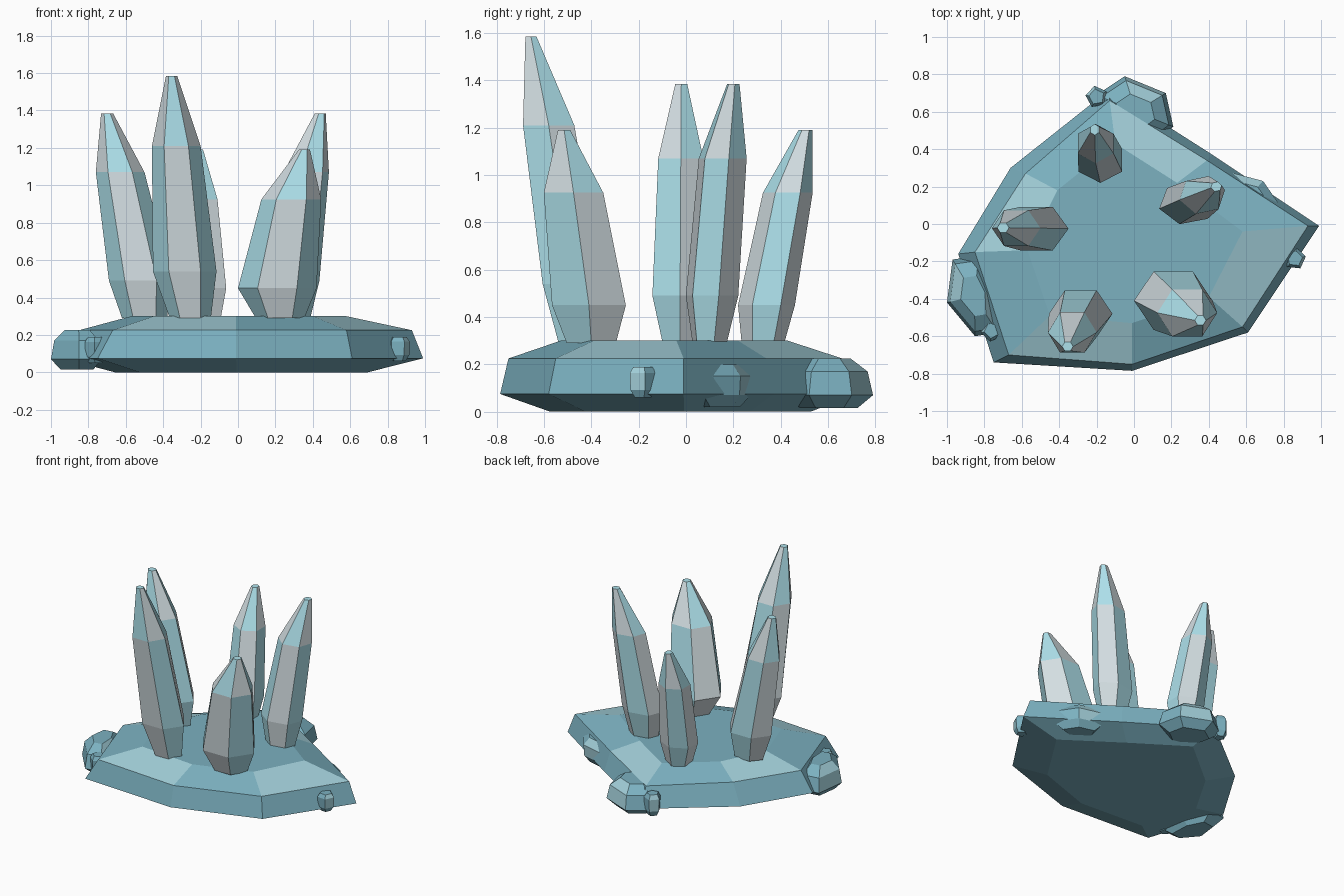
import bpy, bmesh, math
from mathutils import Vector


def material(name, rgb):
    m = bpy.data.materials.new(name)
    m.diffuse_color = (*rgb, 1)
    return m


STONE = material("stone_teal", (0.20, 0.44, 0.53))
STONE_LIGHT = material("stone_light", (0.36, 0.62, 0.69))
ICE = material("ice_blue", (0.42, 0.75, 0.83))
PALE = material("ice_pale", (0.66, 0.74, 0.77))


def loft(name, rings, mats, pick):
    """Flat-faced solid through stacked rings; pick(band, side) chooses the material."""
    bm = bmesh.new()
    loops = [[bm.verts.new(p) for p in ring] for ring in rings]
    n = len(rings[0])
    for b, (lo, hi) in enumerate(zip(loops, loops[1:])):
        for i in range(n):
            j = (i + 1) % n
            bm.faces.new((lo[i], lo[j], hi[j], hi[i])).material_index = pick(b, i)
    bm.faces.new(loops[0][::-1])
    bm.faces.new(loops[-1])
    bmesh.ops.recalc_face_normals(bm, faces=bm.faces)
    mesh = bpy.data.meshes.new(name)
    bm.to_mesh(mesh)
    bm.free()
    for m in mats:
        mesh.materials.append(m)
    ob = bpy.data.objects.new(name, mesh)
    bpy.context.collection.objects.link(ob)
    return ob


def at(z, pts):
    return [(x, y, z) for x, y in pts]


# Base slab: irregular octagon, undercut below and bevelled above
rim = [(0.99, -0.01), (0.42, 0.37), (-0.13, 0.72), (-0.66, 0.30),
       (-0.94, -0.16), (-0.75, -0.74), (-0.01, -0.785), (0.61, -0.58)]
upper = [(0.93, -0.01), (0.39, 0.34), (-0.13, 0.66), (-0.58, 0.27),
         (-0.85, -0.15), (-0.67, -0.70), (-0.01, -0.75), (0.58, -0.55)]
top = [(0.58, -0.04), (0.23, 0.22), (-0.10, 0.43), (-0.41, 0.18),
       (-0.57, -0.14), (-0.45, -0.49), (-0.01, -0.53), (0.40, -0.39)]
foot = [(x * 0.7, y * 0.73) for x, y in rim]
loft("base_slab", [at(0, foot), at(0.075, rim), at(0.225, upper), at(0.30, top)],
     [STONE, STONE_LIGHT], lambda b, i: int(b == 2 and i % 2 == 1))


# Boulders half sunk into the slab edge
def boulder(name, outline, levels):
    c = sum((Vector(p) for p in outline), Vector((0, 0))) / len(outline)
    rings = [at(z, [c + (Vector(p) - c) * s for p in outline]) for z, s in levels]
    loft(name, rings, [STONE, STONE_LIGHT], lambda b, i: int(b > 0 and i % 3 == 1))


big = [(0.015, 0.65), (0.07, 1.0), (0.17, 0.88), (0.225, 0.5)]
boulder("left_boulder", [(-0.83, -0.17), (-0.97, -0.19), (-1.0, -0.42), (-0.85, -0.60),
                         (-0.73, -0.58), (-0.74, -0.35)], big)
boulder("back_boulder", [(0.21, 0.52), (0.17, 0.70), (-0.05, 0.79), (-0.20, 0.69),
                         (-0.15, 0.48), (0.08, 0.42)], big)
boulder("right_back_boulder", [(0.80, 0.07), (0.69, 0.23), (0.50, 0.28), (0.45, 0.15),
                               (0.65, 0.02)],
        [(0.02, 0.6), (0.07, 0.95), (0.15, 1.0), (0.20, 0.6)])


def pebble(name, x, y, r, z0, z1, turn):
    pts = [(x + r * math.cos(turn + k * math.tau / 5),
            y + r * math.sin(turn + k * math.tau / 5)) for k in range(5)]
    h = z1 - z0
    boulder(name, pts, [(z0, 0.6), (z0 + 0.25 * h, 0.95), (z0 + 0.8 * h, 1.0), (z1, 0.7)])


pebble("right_pebble", 0.86, -0.185, 0.06, 0.06, 0.19, 0.2)
pebble("left_pebble", -0.76, -0.57, 0.06, 0.05, 0.19, 0.8)
pebble("back_pebble", -0.20, 0.68, 0.06, 0.04, 0.20, 0.5)


# Leaning hexagonal crystals: each ring is (x, y, z, x radius, y radius)
def crystal(name, rings, turn=0.0):
    def hexagon(x, y, z, rx, ry):
        return [(x + rx * math.cos(turn + k * math.tau / 6),
                 y + ry * math.sin(turn + k * math.tau / 6), z) for k in range(6)]
    loft(name, [hexagon(*r) for r in rings], [ICE, PALE],
         lambda b, i: (i + (b == 2)) % 2 == 0 and 1 or 0)


crystal("front_left_crystal", [(-0.255, -0.46, 0.29, 0.11, 0.09), (-0.285, -0.48, 0.54, 0.17, 0.145),
                               (-0.33, -0.58, 1.21, 0.13, 0.125), (-0.355, -0.655, 1.585, 0.03, 0.027)])
crystal("left_crystal", [(-0.50, -0.025, 0.29, 0.12, 0.085), (-0.52, -0.025, 0.49, 0.17, 0.135),
                         (-0.63, -0.022, 1.07, 0.13, 0.11), (-0.70, -0.02, 1.385, 0.032, 0.029)])
crystal("back_crystal", [(-0.17, 0.325, 0.29, 0.09, 0.09), (-0.18, 0.34, 0.45, 0.135, 0.12),
                         (-0.205, 0.43, 0.925, 0.11, 0.105), (-0.21, 0.505, 1.19, 0.027, 0.03)],
        math.pi / 6)
crystal("front_right_crystal", [(0.225, -0.40, 0.29, 0.13, 0.12), (0.21, -0.41, 0.45, 0.21, 0.18),
                                (0.285, -0.475, 0.925, 0.16, 0.145), (0.355, -0.515, 1.19, 0.03, 0.03)])
crystal("right_crystal", [(0.28, 0.10, 0.29, 0.11, 0.075), (0.285, 0.11, 0.49, 0.155, 0.115),
                          (0.365, 0.155, 1.07, 0.125, 0.105), (0.44, 0.20, 1.385, 0.03, 0.027)], 0.25)
